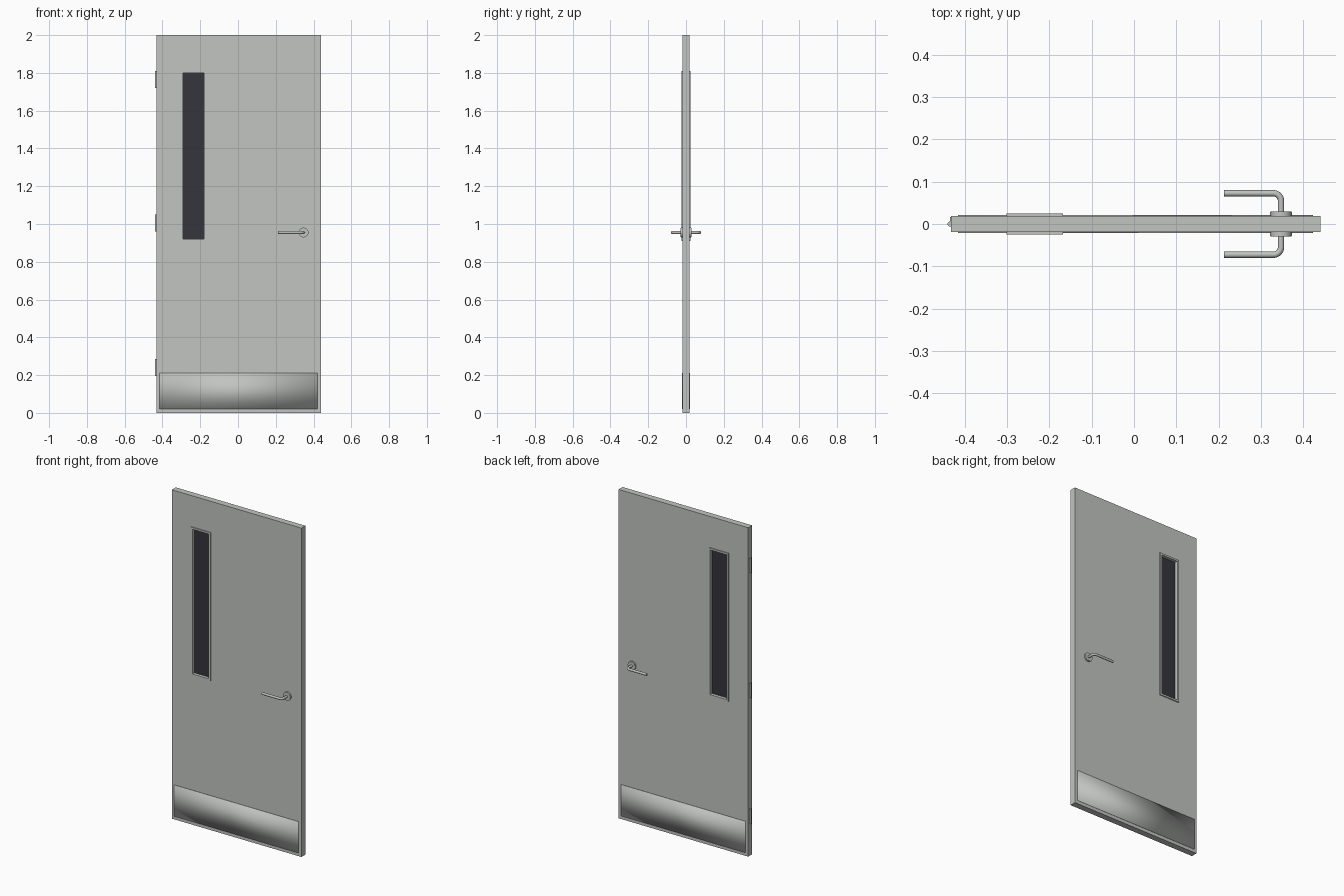
import bpy, bmesh, math
from mathutils import Matrix, Vector

cube = bpy.data.objects.get("Cube")
if cube:
    bpy.data.objects.remove(cube, do_unlink=True)


def material(name, color):
    mat = bpy.data.materials.new(name)
    mat.use_nodes = True
    mat.diffuse_color = (*color, 1)
    mat.node_tree.nodes["Principled BSDF"].inputs["Base Color"].default_value = (*color, 1)
    return mat


PAINT = material("grey paint", (0.54, 0.56, 0.54))
STEEL = material("brushed steel", (0.53, 0.55, 0.53))
GLASS = material("dark glass", (0.035, 0.035, 0.045))


def finish(name, bm, mat, smooth_angle=None):
    bmesh.ops.recalc_face_normals(bm, faces=bm.faces)
    mesh = bpy.data.meshes.new(name)
    bm.to_mesh(mesh)
    bm.free()
    obj = bpy.data.objects.new(name, mesh)
    bpy.context.collection.objects.link(obj)
    mesh.materials.append(mat)
    if smooth_angle is not None:
        select(obj)
        bpy.ops.object.shade_smooth_by_angle(angle=math.radians(smooth_angle))
    return obj


def select(obj):
    bpy.ops.object.select_all(action='DESELECT')
    obj.select_set(True)
    bpy.context.view_layer.objects.active = obj


def box(name, x, y, z, mat):
    bm = bmesh.new()
    size = [b - a for a, b in (x, y, z)]
    mid = [(a + b) / 2 for a, b in (x, y, z)]
    bmesh.ops.create_cube(bm, size=1, matrix=Matrix.Translation(mid) @ Matrix.Diagonal((*size, 1)))
    return finish(name, bm, mat)


def panel_with_opening(name, outer, inner, y, mat):
    """Rectangular slab with a rectangular hole; rects are (x0, x1, z0, z1)."""
    bm = bmesh.new()
    rings = []
    for x0, x1, z0, z1 in (outer, inner):
        corners = [(x0, z0), (x1, z0), (x1, z1), (x0, z1)]
        for yy in y:
            rings.append([bm.verts.new((cx, yy, cz)) for cx, cz in corners])
    of, ob, nf, nb = rings
    for a, b in ((of, nf), (nf, nb), (nb, ob), (ob, of)):
        for i in range(4):
            j = (i + 1) % 4
            bm.faces.new((a[i], a[j], b[j], b[i]))
    return finish(name, bm, mat)


def cylinder(name, center, radius, depth, axis, mat, bevel=0.0):
    bm = bmesh.new()
    turn = Vector((0, 0, 1)).rotation_difference(Vector(axis)).to_matrix().to_4x4()
    bmesh.ops.create_cone(bm, cap_ends=True, segments=32, radius1=radius, radius2=radius,
                          depth=depth, matrix=Matrix.Translation(center) @ turn)
    if bevel:
        rims = [e for e in bm.edges if any(len(f.verts) > 4 for f in e.link_faces)]
        bmesh.ops.bevel(bm, geom=rims, offset=bevel, segments=2, affect='EDGES')
    return finish(name, bm, mat, 35)


# Door leaf with a tall vision slot
HALF = 0.019
OPENING = (-0.29, -0.18, 0.92, 1.80)
panel_with_opening("door_leaf", (-0.432, 0.44, 0, 2), OPENING, (-HALF, HALF), PAINT)
box("window_glass", (-0.29, -0.18), (-0.006, 0.006), (0.92, 1.80), GLASS)

# Parts fitted to both faces
HANDLE_X, HANDLE_Z = 0.347, 0.955
for side, label in ((-1, "front"), (1, "back")):
    def span(a, b):
        return tuple(sorted((side * a, side * b)))

    panel_with_opening(label + "_window_trim", (-0.301, -0.168, 0.909, 1.811), OPENING,
                       span(HALF, 0.025), PAINT)

    # Kick plate, softly shaded across its whole face
    plate = box(label + "_kick_plate", (-0.415, 0.422), span(HALF - 0.001, 0.021),
                (0.02, 0.21), STEEL)
    for face in plate.data.polygons:
        face.use_smooth = True

    # Handle rose and bent tubular lever
    cylinder(label + "_handle_rose", (HANDLE_X, side * 0.0235, HANDLE_Z), 0.026, 0.011,
             (0, 1, 0), STEEL, 0.0015)
    bend, reach = 0.018, 0.0725
    path = [(HANDLE_X, 0.025)]
    for i in range(9):
        a = math.radians(90 * i / 8)
        path.append((HANDLE_X - bend + bend * math.cos(a), reach - bend + bend * math.sin(a)))
    path.append((0.213, reach))
    curve = bpy.data.curves.new(label + "_handle_lever", 'CURVE')
    curve.dimensions = '3D'
    curve.bevel_depth = 0.0075
    curve.bevel_resolution = 4
    curve.use_fill_caps = True
    spline = curve.splines.new('POLY')
    spline.points.add(len(path) - 1)
    for point, (px, py) in zip(spline.points, path):
        point.co = (px, side * py, HANDLE_Z, 1)
    lever = bpy.data.objects.new(label + "_handle_lever", curve)
    bpy.context.collection.objects.link(lever)
    curve.materials.append(STEEL)
    select(lever)
    bpy.ops.object.convert(target='MESH')
    bpy.ops.object.shade_smooth_by_angle(angle=math.radians(35))

# Hinges on the right-hand edge
for label, z in (("lower", 0.24), ("middle", 1.005), ("upper", 1.765)):
    cylinder(label + "_hinge_knuckle", (-0.434, 0, z), 0.006, 0.09, (0, 0, 1), STEEL)
    box(label + "_hinge_leaf", (-0.434, -0.431), (-0.006, HALF - 0.002), (z - 0.045, z + 0.045), STEEL)
